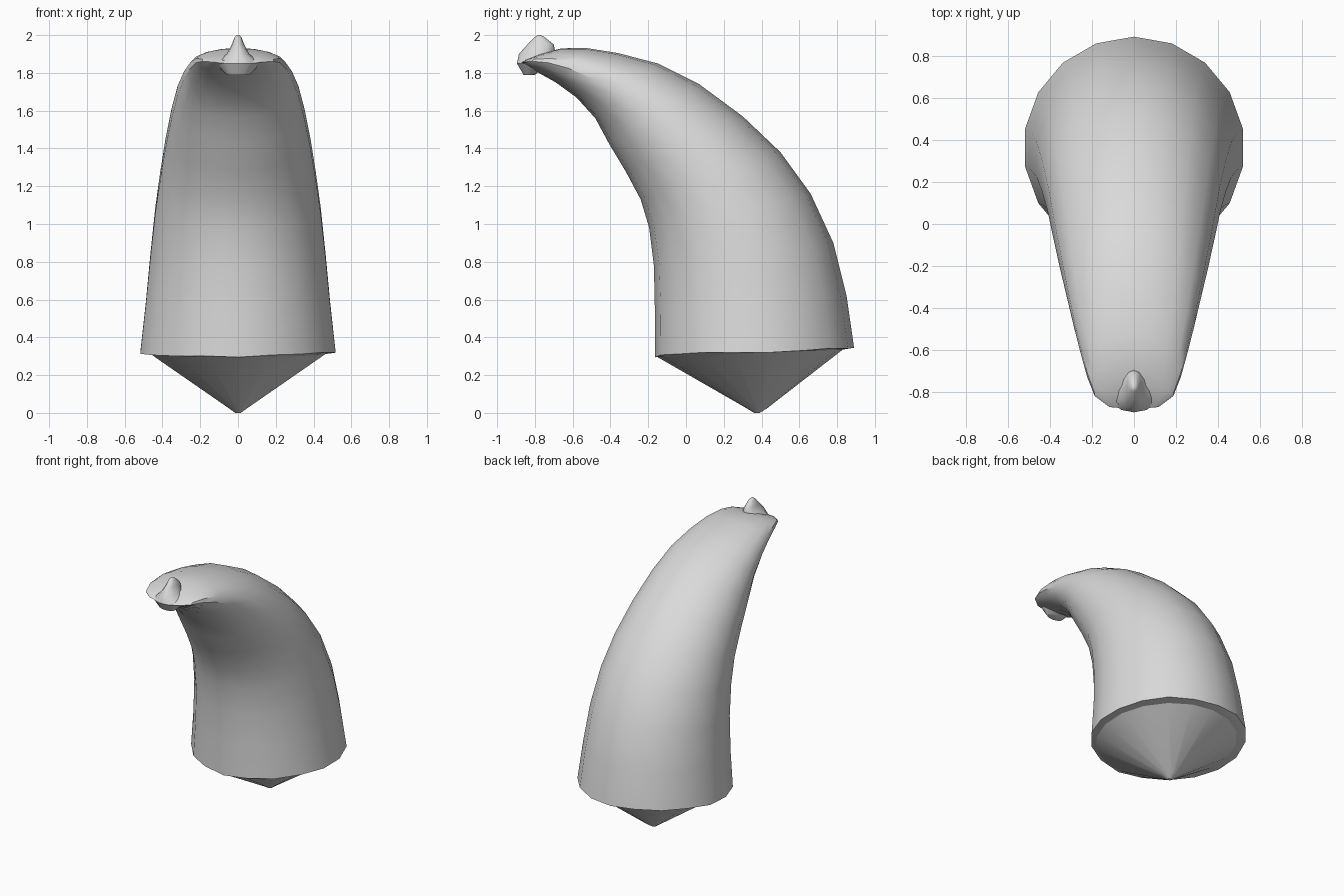
import bpy, bmesh, math, random
from mathutils import Vector

random.seed(4)
SIDES = 18

cube = bpy.data.objects.get("Cube")
if cube:
    bpy.data.objects.remove(cube, do_unlink=True)

grey = bpy.data.materials.new("plain_grey")
grey.use_nodes = True
colour = (0.7, 0.7, 0.7, 1)
grey.diffuse_color = colour
grey.node_tree.nodes["Principled BSDF"].inputs["Base Color"].default_value = colour


def loft(name, sections, sides, angle, wobble=0.0):
    """Skin oval sections given as (back y, back z, front y, front z, half width)."""
    bm = bmesh.new()
    rings = []
    for i, (by, bz, fy, fz, w) in enumerate(sections):
        back, front = Vector((0, by, bz)), Vector((0, fy, fz))
        mid, half = (back + front) / 2, (back - front) / 2
        ring = []
        for k in range(sides):
            a = math.tau * k / sides
            p = mid + half * math.cos(a) + Vector((w * math.sin(a), 0, 0))
            if i == 1:
                p.z += random.uniform(-wobble, wobble)
            ring.append(bm.verts.new(p))
        rings.append(ring)
    for lower, upper in zip(rings, rings[1:]):
        for k in range(sides):
            n = (k + 1) % sides
            bm.faces.new((lower[k], lower[n], upper[n], upper[k]))
    bm.faces.new(rings[0])
    bm.faces.new(rings[-1])
    bmesh.ops.recalc_face_normals(bm, faces=bm.faces)
    mesh = bpy.data.meshes.new(name)
    bm.to_mesh(mesh)
    bm.free()
    mesh.materials.append(grey)
    obj = bpy.data.objects.new(name, mesh)
    bpy.context.collection.objects.link(obj)
    bpy.ops.object.select_all(action='DESELECT')
    obj.select_set(True)
    bpy.context.view_layer.objects.active = obj
    bpy.ops.object.shade_smooth_by_angle(angle=math.radians(angle))
    return obj


# Curved body, from the wide base to the flattened tip
body = [
    (.83, .335, -.15, .295, .47),
    (.89, .35, -.165, .30, .525),
    (.85, .62, -.165, .55, .495),
    (.78, .90, -.17, .78, .47),
    (.66, 1.16, -.195, .98, .445),
    (.50, 1.38, -.24, 1.13, .418),
    (.30, 1.57, -.32, 1.28, .39),
    (.07, 1.74, -.41, 1.43, .357),
    (-.15, 1.85, -.48, 1.56, .325),
    (-.36, 1.905, -.58, 1.67, .29),
    (-.53, 1.932, -.69, 1.75, .255),
    (-.66, 1.93, -.78, 1.80, .225),
    (-.77, 1.90, -.85, 1.835, .19),
    (-.86, 1.865, -.875, 1.85, .12),
]
loft("horn_body", body, SIDES, 35, wobble=.01)

# Blunt cone closing the base
root = [
    (.39, 0, .36, 0, .015),
    (.43, .025, .32, .025, .05),
    (.83, .335, -.15, .295, .47),
]
loft("root_cone", root, SIDES, 25)

# Upturned flap at the tip, with a small lip hanging below
flap = [
    (-.80, 1.79, -.86, 1.79, .06),
    (-.72, 1.85, -.895, 1.85, .12),
    (-.69, 1.90, -.885, 1.90, .06),
    (-.70, 1.95, -.84, 1.95, .033),
    (-.75, 1.99, -.80, 1.99, .018),
    (-.77, 2.0, -.785, 2.0, .006),
]
loft("tip_flap", flap, 12, 40)
